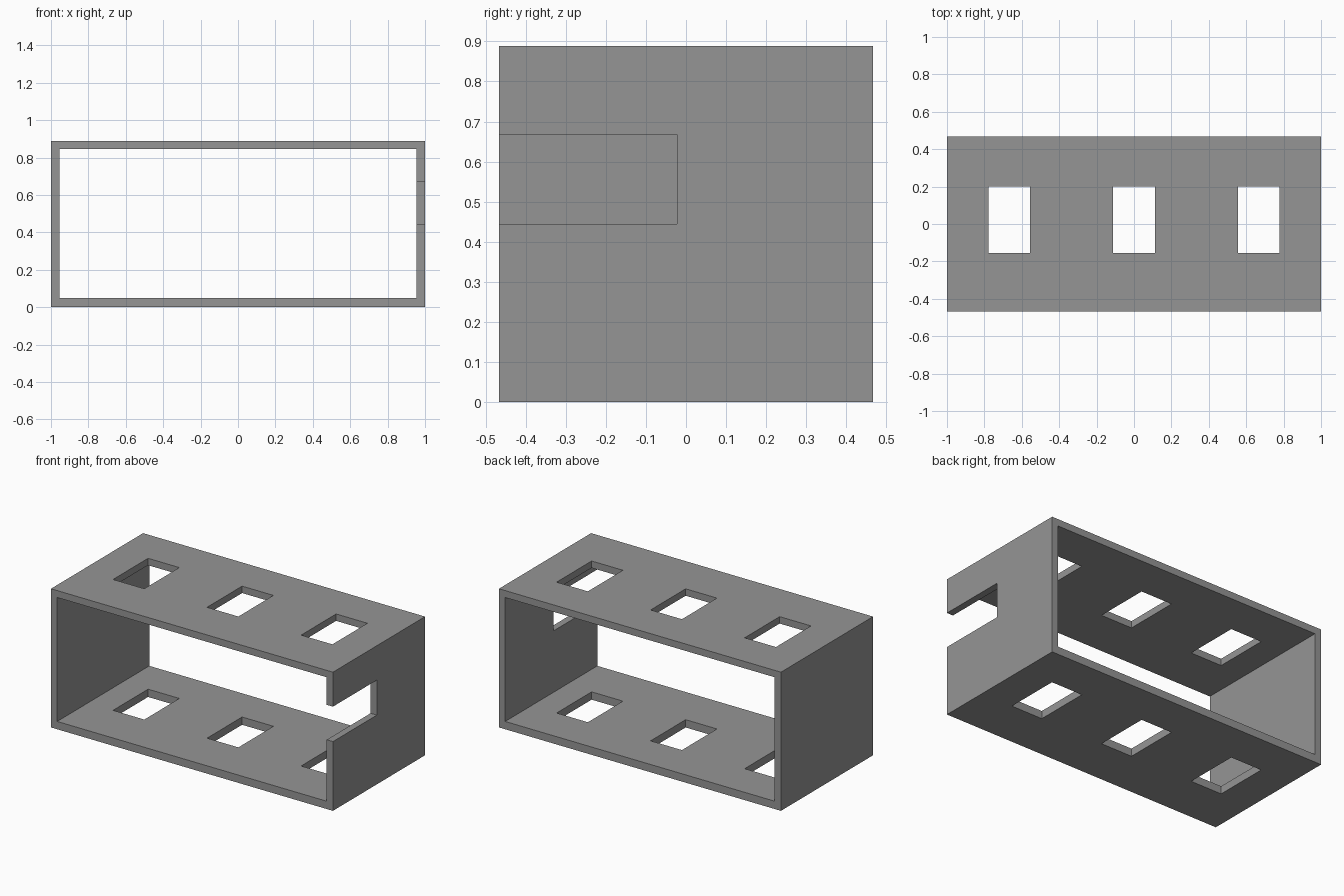
import bpy

if "Cube" in bpy.data.objects:
    bpy.data.objects.remove(bpy.data.objects["Cube"])

W, D, H = 2.0, 0.933, 0.889      # overall size
T, FLOOR = 0.0444, 0.05          # wall and floor thickness

grey = bpy.data.materials.new("mid grey")
grey.diffuse_color = (0.3, 0.3, 0.3, 1)
grey.use_nodes = True
grey.node_tree.nodes["Principled BSDF"].inputs["Base Color"].default_value = grey.diffuse_color


def box(name, x, y, z):
    """Box spanning the given (min, max) ranges."""
    bpy.ops.mesh.primitive_cube_add(size=1, location=[sum(r) / 2 for r in (x, y, z)])
    ob = bpy.context.object
    ob.name = name
    ob.scale = [r[1] - r[0] for r in (x, y, z)]
    bpy.ops.object.transform_apply(location=True, rotation=False, scale=True)
    ob.data.materials.append(grey)
    return ob


# Outer block
shell = box("open_frame", (-W / 2, W / 2), (-D / 2, D / 2), (0, H))

# Opening running front to back
cutters = [box("tunnel_cutter", (-W / 2 + T, W / 2 - T), (-1, 1), (FLOOR, H - T))]

# Three windows through both the top and the floor
for i, x in enumerate((-0.667, 0, 0.667)):
    cutters.append(box(f"window_cutter_{i + 1}", (x - 0.111, x + 0.111),
                       (-0.155, 0.2), (-0.2, H + 0.2)))

# Slot in the right wall, open at the front edge
cutters.append(box("side_slot_cutter", (0.85, 1.2), (-0.7, -0.022), (0.444, 0.668)))

# Apply the cuts
bpy.ops.object.select_all(action='DESELECT')
shell.select_set(True)
bpy.context.view_layer.objects.active = shell
for cutter in cutters:
    mod = shell.modifiers.new(cutter.name, 'BOOLEAN')
    mod.operation = 'DIFFERENCE'
    mod.solver = 'EXACT'
    mod.object = cutter
    bpy.ops.object.modifier_apply(modifier=mod.name)
for cutter in cutters:
    bpy.data.objects.remove(cutter, do_unlink=True)
